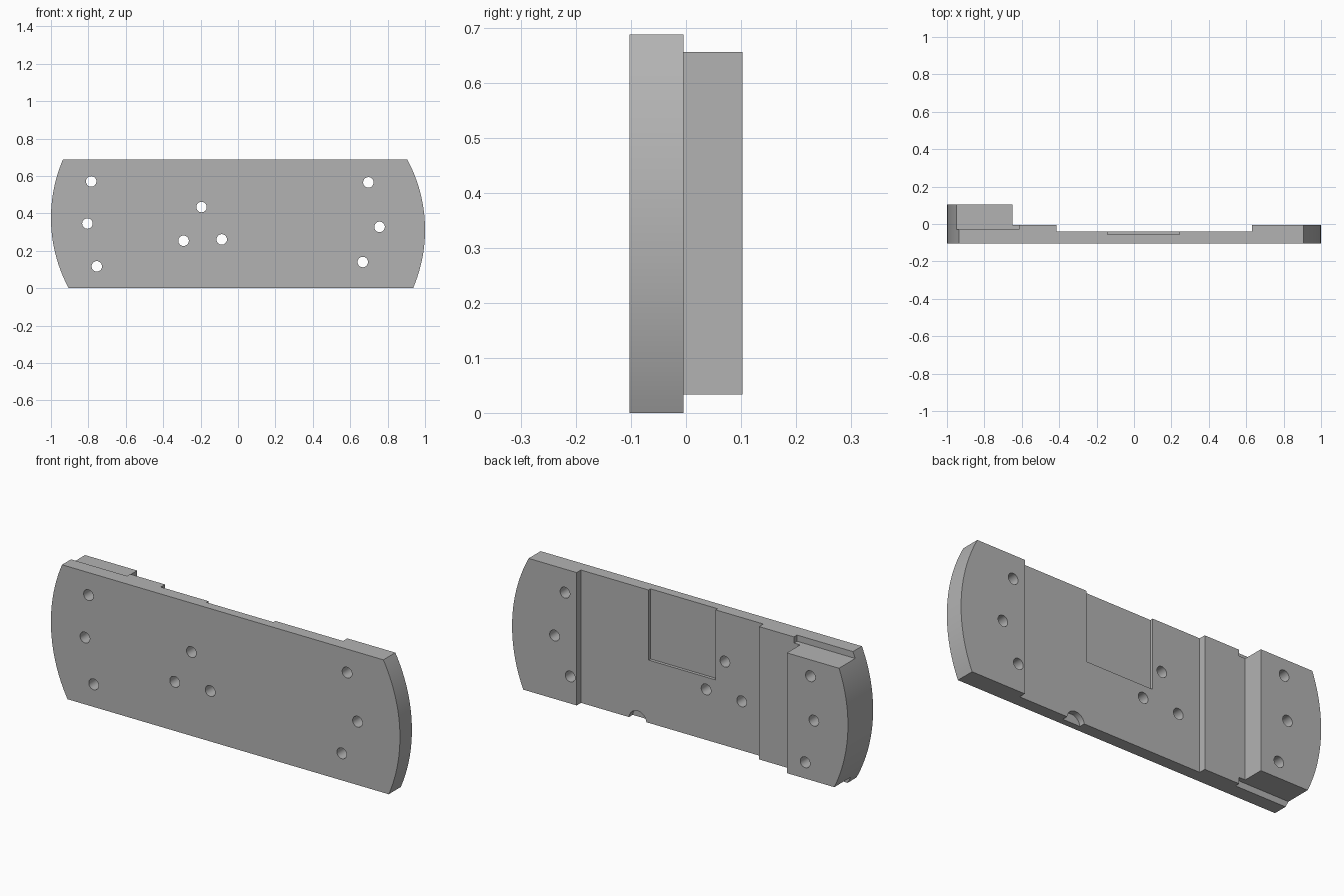
import bpy
import bmesh
import math

if "Cube" in bpy.data.objects:
    bpy.data.objects.remove(bpy.data.objects["Cube"], do_unlink=True)

HEIGHT = 0.688
FRONT, FACE, RAISED = -0.103, -0.005, 0.103   # depth levels along y
RECESS, POCKET, LEDGE = -0.04, -0.056, -0.03

grey = bpy.data.materials.new("machined_grey")
grey.use_nodes = True
grey.diffuse_color = (0.45, 0.45, 0.45, 1)
grey.node_tree.nodes["Principled BSDF"].inputs["Base Color"].default_value = (0.45, 0.45, 0.45, 1)


def prism(name, outline, y0, y1):
    """Extrude an x-z outline from y0 to y1."""
    bm = bmesh.new()
    face = bm.faces.new([bm.verts.new((x, y0, z)) for x, z in outline])
    new = bmesh.ops.extrude_face_region(bm, geom=[face])["geom"]
    verts = [v for v in new if isinstance(v, bmesh.types.BMVert)]
    bmesh.ops.translate(bm, verts=verts, vec=(0, y1 - y0, 0))
    bmesh.ops.recalc_face_normals(bm, faces=bm.faces)
    mesh = bpy.data.meshes.new(name)
    bm.to_mesh(mesh)
    bm.free()
    mesh.materials.append(grey)
    obj = bpy.data.objects.new(name, mesh)
    bpy.context.collection.objects.link(obj)
    return obj


def circle(x, z, r, n=32):
    return [(x + r * math.cos(math.tau * i / n), z + r * math.sin(math.tau * i / n)) for i in range(n)]


def rect(x0, x1, z0, z1):
    return [(x0, z0), (x1, z0), (x1, z1), (x0, z1)]


def cut(body, outline, y0, y1):
    """Remove a prism from the body."""
    cutter = prism("cutter", outline, y0, y1)
    cutter.hide_render = True
    mod = body.modifiers.new("cut", 'BOOLEAN')
    mod.operation = 'DIFFERENCE'
    mod.solver = 'EXACT'
    mod.object = cutter
    bpy.ops.object.modifier_apply(modifier=mod.name)
    bpy.data.objects.remove(cutter, do_unlink=True)


# Outline: two bowed ends, the same under a half turn
CX, CZ, R, STEPS = 0.208, 0.312, 0.792, 32
low, high = math.asin(-CZ / R), math.asin((HEIGHT - CZ) / R)
right_end = []
for i in range(STEPS + 1):
    a = low + (high - low) * i / STEPS
    right_end.append((CX + R * math.cos(a), CZ + R * math.sin(a)))
left_end = [(-x, HEIGHT - z) for x, z in right_end]

plate = prism("mounting_plate", right_end + left_end, FRONT, RAISED)
bpy.context.view_layer.objects.active = plate
plate.select_set(True)

# Stepped back: raised end block, main face, wide recess, shallow pocket
cut(plate, rect(-0.65, 1.2, -0.2, 0.9), FACE, 0.3)
cut(plate, rect(-0.415, 0.63, -0.2, 0.9), RECESS, 0.3)
cut(plate, rect(-0.142, 0.243, 0.325, 0.9), POCKET, 0.3)

# Ledges above and below the raised block
for z0, z1 in ((-0.2, 0.033), (0.656, 0.9)):
    cut(plate, rect(-1.2, -0.615, z0, z1), LEDGE, 0.3)

# Half-round scoop in the lower edge
cut(plate, circle(0.305, -0.005, 0.05), -0.07, 0.3)

# Screw holes
holes = [(-0.785, 0.571), (-0.805, 0.346), (-0.755, 0.117),
         (-0.195, 0.434), (-0.291, 0.254), (-0.087, 0.261),
         (0.697, 0.566), (0.757, 0.328), (0.667, 0.14)]
for x, z in holes:
    cut(plate, circle(x, z, 0.028), -0.3, 0.3)

bpy.ops.object.shade_smooth_by_angle(angle=math.radians(30))
